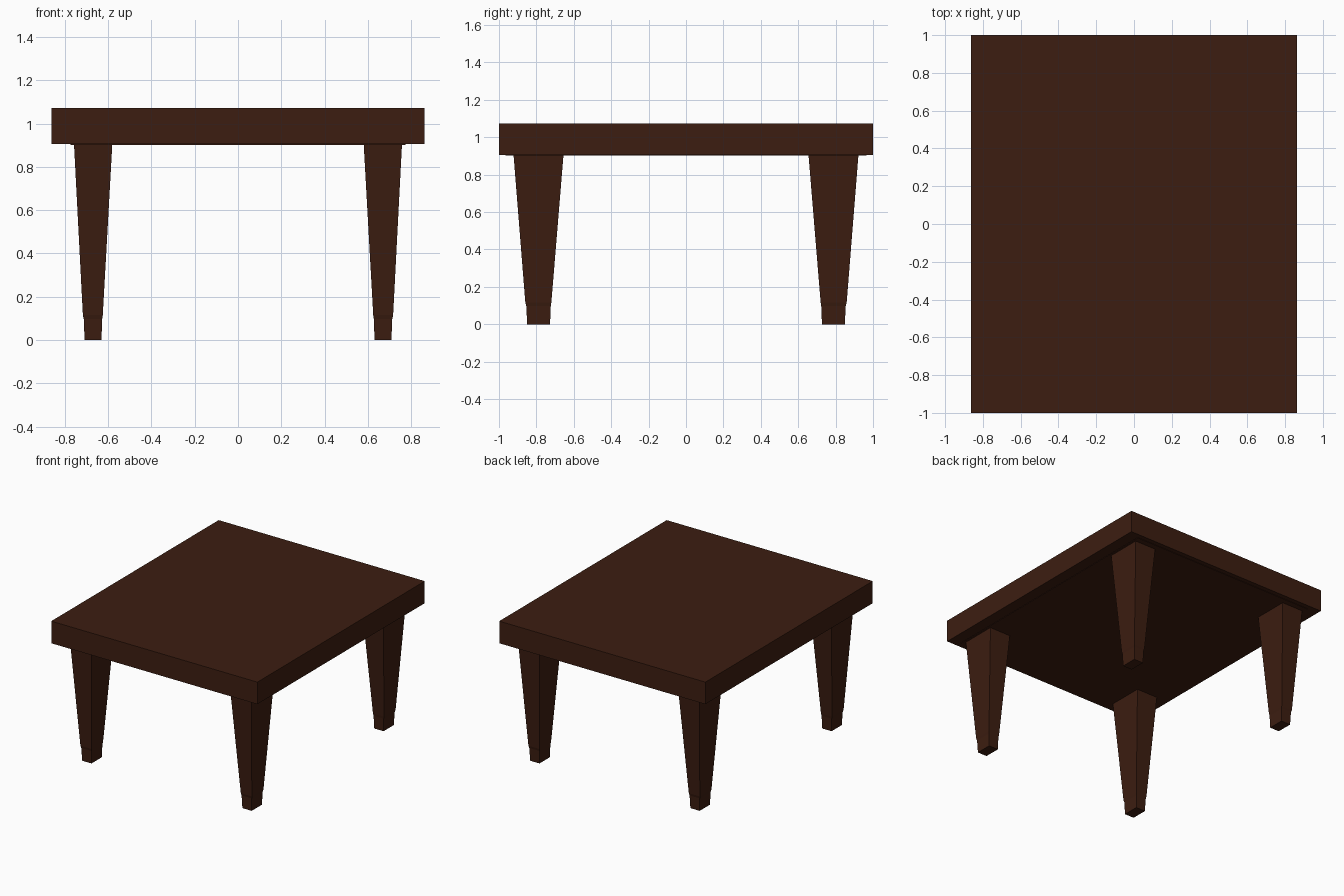
import bpy, bmesh

if "Cube" in bpy.data.objects:
    bpy.data.objects.remove(bpy.data.objects["Cube"])

wood = bpy.data.materials.new("dark_wood")
wood.diffuse_color = (0.046, 0.0125, 0.0055, 1)
wood.use_nodes = True
wood.node_tree.nodes["Principled BSDF"].inputs["Base Color"].default_value = wood.diffuse_color


def loft(name, sections):
    """Stack rectangles (z, x0, x1, y0, y1) into one closed, flat-faced solid."""
    bm = bmesh.new()
    rings = [[bm.verts.new((x, y, z)) for x, y in ((x0, y0), (x1, y0), (x1, y1), (x0, y1))]
             for z, x0, x1, y0, y1 in sections]
    bm.faces.new(rings[0])
    bm.faces.new(rings[-1])
    for a, b in zip(rings, rings[1:]):
        for i in range(4):
            j = (i + 1) % 4
            bm.faces.new((a[i], a[j], b[j], b[i]))
    bmesh.ops.recalc_face_normals(bm, faces=bm.faces)
    mesh = bpy.data.meshes.new(name)
    bm.to_mesh(mesh)
    bm.free()
    mesh.materials.append(wood)
    obj = bpy.data.objects.new(name, mesh)
    bpy.context.collection.objects.link(obj)
    return obj


# Thick slab top with a barely proud panel on its underside
loft("table_top", [(0.905, -0.862, 0.862, -1, 1), (1.072, -0.862, 0.862, -1, 1)])
loft("underside_panel", [(0.902, -0.775, 0.775, -0.965, 0.965), (0.91, -0.775, 0.775, -0.965, 0.965)])

# Tapered legs, each with a small shoulder above a narrower foot
profile = [
    (0.0, 0.631, 0.709, 0.727, 0.849),
    (0.097, 0.628, 0.713, 0.723, 0.854),
    (0.115, 0.625, 0.717, 0.720, 0.859),
    (0.905, 0.581, 0.758, 0.655, 0.922),
]
for side, sx in (("left", -1), ("right", 1)):
    for end, sy in (("front", -1), ("back", 1)):
        loft(f"{end}_{side}_leg", [(z, sx * x0, sx * x1, sy * y0, sy * y1)
                                   for z, x0, x1, y0, y1 in profile])
